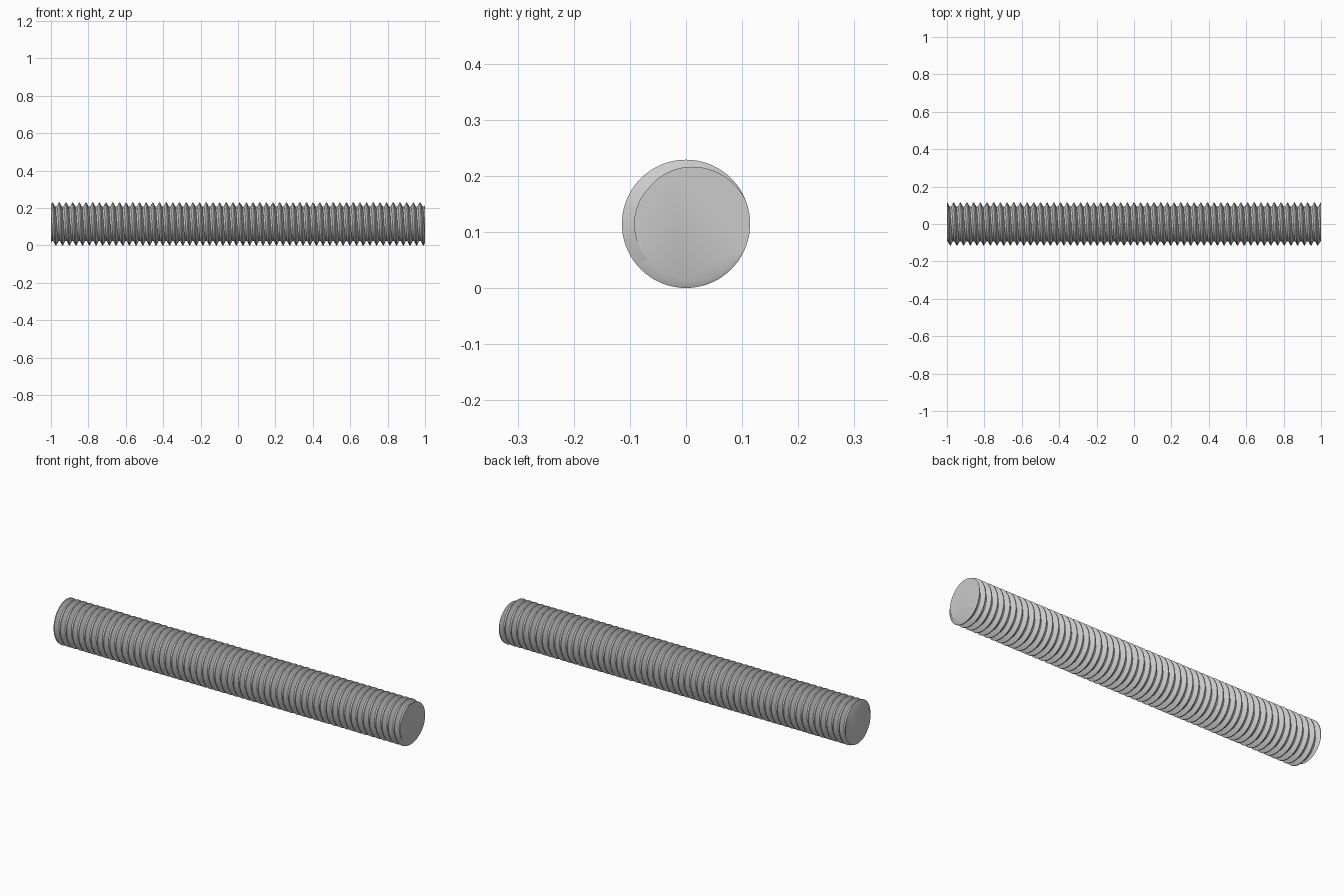
import bpy
import bmesh
import math

cube = bpy.data.objects.get("Cube")
if cube:
    bpy.data.objects.remove(cube, do_unlink=True)

HALF = 1.0
TURNS = 56
PITCH = 2 * HALF / TURNS
CREST_R = 0.1143
ROOT_R = CREST_R - 0.613 * PITCH
SEGS = 72

# Thread profile over one pitch: flat crest, sloped flank, flat root
profile = [(-PITCH / 16, CREST_R), (PITCH / 16, CREST_R),
           (PITCH * 3 / 8, ROOT_R), (PITCH * 5 / 8, ROOT_R)]

bm = bmesh.new()

# Sweep the profile along a right-handed helix, overshooting both ends
reach = (TURNS // 2 + 2) * SEGS
rings = []
for step in range(-reach, reach + 1):
    a = math.tau * step / SEGS
    rings.append([bm.verts.new((PITCH * step / SEGS + dx,
                                r * math.cos(a),
                                r * math.sin(a) + CREST_R))
                  for dx, r in profile])

for i in range(len(rings) - 1):
    a, b = list(rings[i]), list(rings[i + 1])
    # The last root edge joins the first crest edge of the next turn
    if i + SEGS + 1 < len(rings):
        a.append(rings[i + SEGS][0])
        b.append(rings[i + SEGS + 1][0])
    for k in range(len(a) - 1):
        bm.faces.new((a[k], a[k + 1], b[k + 1], b[k]))

# Saw both ends off square and cap them
for side in (-1, 1):
    cut = bmesh.ops.bisect_plane(
        bm, geom=bm.verts[:] + bm.edges[:] + bm.faces[:], dist=1e-6,
        plane_co=(side * HALF, 0, 0), plane_no=(side, 0, 0), clear_outer=True)
    rim = [e for e in cut["geom_cut"] if isinstance(e, bmesh.types.BMEdge)]
    bmesh.ops.holes_fill(bm, edges=rim, sides=0)

bmesh.ops.recalc_face_normals(bm, faces=bm.faces[:])

mesh = bpy.data.meshes.new("threaded_rod")
bm.to_mesh(mesh)
bm.free()
rod = bpy.data.objects.new("threaded_rod", mesh)
bpy.context.collection.objects.link(rod)

# Smooth around the helix, crisp along the thread edges
bpy.ops.object.select_all(action='DESELECT')
rod.select_set(True)
bpy.context.view_layer.objects.active = rod
bpy.ops.object.shade_smooth_by_angle(angle=math.radians(30))
